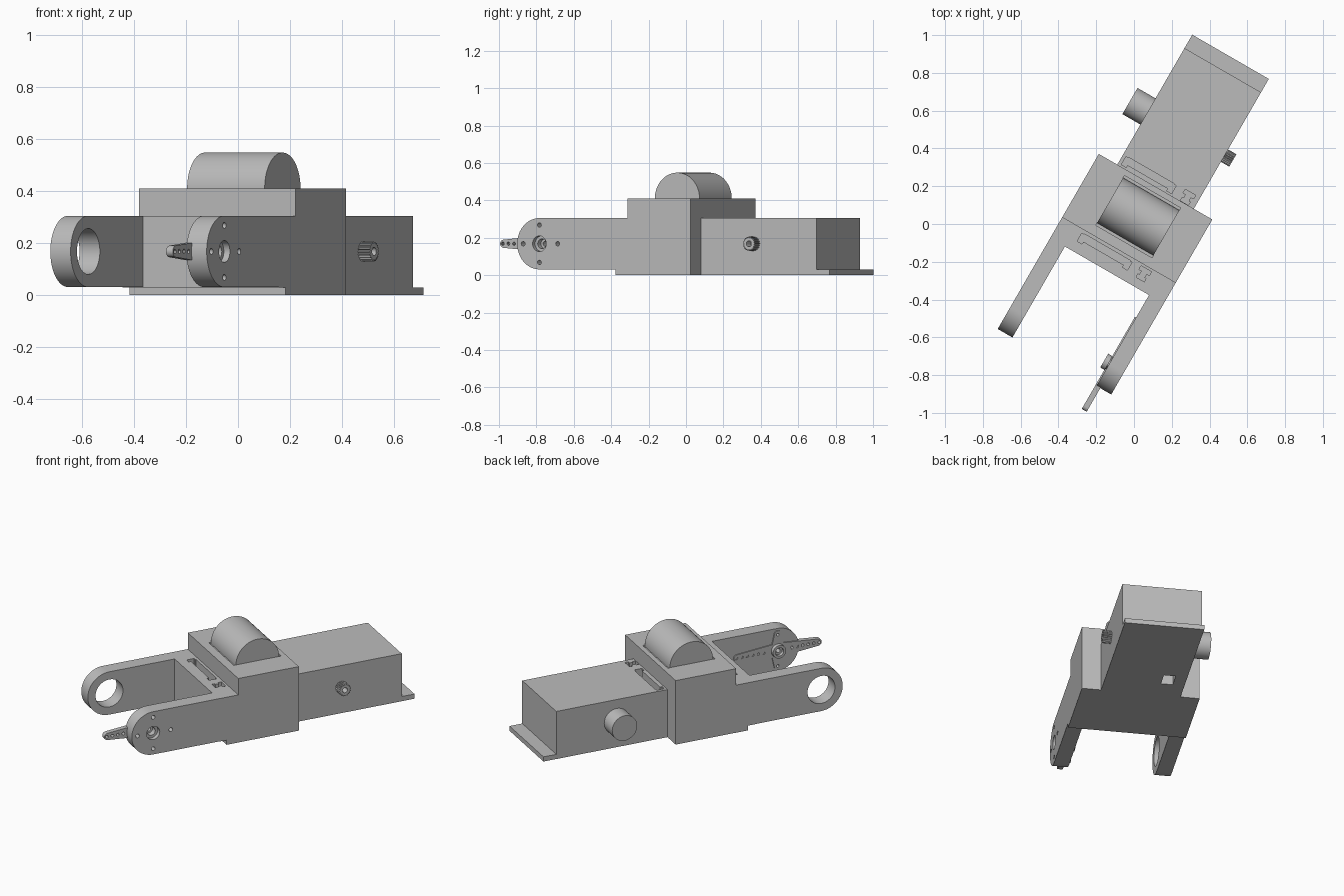
import bpy, bmesh
from math import sin, cos, pi, radians

if "Cube" in bpy.data.objects:
    bpy.data.objects.remove(bpy.data.objects["Cube"])

grey = bpy.data.materials.new("plain_grey")
grey.use_nodes = True
grey.diffuse_color = (0.5, 0.5, 0.5, 1)
grey.node_tree.nodes["Principled BSDF"].inputs["Base Color"].default_value = (0.5, 0.5, 0.5, 1)

TURN = radians(-30)      # the whole assembly stands askew
W, AXLE_Y, AXLE_Z = 0.347, -0.705, 0.168
CASE_W, SHAFT_Y = 0.234, 0.553
HORN_R = 0.275


def circle(y, z, r, n=48):
    return [(y + r * cos(2 * pi * i / n), z + r * sin(2 * pi * i / n)) for i in range(n)]


def rect(a0, a1, b0, b1):
    return [(a0, b0), (a1, b0), (a1, b1), (a0, b1)]


def build(name, prisms):
    """Object from prisms: (profile, axis, low, high)."""
    bm = bmesh.new()
    for pts, axis, lo, hi in prisms:
        place = (lambda a, b, t: (t, a, b)) if axis == "x" else (lambda a, b, t: (a, b, t))
        low = [bm.verts.new(place(a, b, lo)) for a, b in pts]
        high = [bm.verts.new(place(a, b, hi)) for a, b in pts]
        bm.faces.new(low)
        bm.faces.new(high)
        for i in range(len(pts)):
            j = (i + 1) % len(pts)
            bm.faces.new((low[i], low[j], high[j], high[i]))
    bmesh.ops.recalc_face_normals(bm, faces=bm.faces)
    mesh = bpy.data.meshes.new(name)
    bm.to_mesh(mesh)
    bm.free()
    mesh.materials.append(grey)
    ob = bpy.data.objects.new(name, mesh)
    ob.rotation_euler.z = TURN
    bpy.context.collection.objects.link(ob)
    return ob


def activate(ob):
    bpy.ops.object.select_all(action="DESELECT")
    ob.select_set(True)
    bpy.context.view_layer.objects.active = ob


def cut(ob, prisms):
    tool = build("cutter", prisms)
    tool.hide_render = True
    mod = ob.modifiers.new("cut", "BOOLEAN")
    mod.operation, mod.solver, mod.object = "DIFFERENCE", "EXACT", tool
    mod.use_self = True
    activate(ob)
    bpy.ops.object.modifier_apply(modifier=mod.name)
    bpy.data.objects.remove(tool)


def finish(ob):
    activate(ob)
    bpy.ops.object.shade_smooth_by_angle(angle=radians(30))


def wire_slots(y):
    """Long dog-bone slot and a small I-shaped slot, centred on y."""
    shapes = [rect(-0.2, 0.08, y - 0.012, y + 0.026),
              rect(-0.215, -0.185, y - 0.026, y + 0.022),
              rect(0.062, 0.092, y - 0.026, y + 0.022),
              rect(0.16, 0.19, y - 0.02, y + 0.02),
              rect(0.143, 0.207, y + 0.008, y + 0.03),
              rect(0.15, 0.2, y - 0.035, y - 0.015)]
    return [(s, "z", 0.22, 0.34) for s in shapes]


# Main housing: stepped block on a base plate
housing = build("main_housing", [([
    (-0.235, 0), (0.228, 0), (0.228, 0.41), (-0.16, 0.41), (-0.16, 0.305),
    (-0.286, 0.305), (-0.286, 0.03), (-0.235, 0.03)], "x", -W, W)])
cut(housing, wire_slots(-0.203) + [(rect(-0.172, 0.172, -0.107, 0.197), "z", 0.4, 0.45)])

# Rear case with the thin end tab
case = build("rear_case", [([
    (0.228, 0), (1.022, 0), (1.022, 0.03), (0.94, 0.03), (0.94, 0.305),
    (0.228, 0.305)], "x", -CASE_W, CASE_W)])
cut(case, wire_slots(0.265) + [(rect(-0.165, -0.095, 0.36, 0.46), "z", -0.05, 0.15)])

# Half-exposed drum on top
drum = build("top_drum", [(
    [(0.045 + 0.138 * cos(pi * i / 48), 0.41 + 0.138 * sin(pi * i / 48)) for i in range(49)]
    + [(-0.093, 0.395), (0.183, 0.395)], "x", -0.172, 0.172)])

# Fork arms with rounded ends
arm_profile = [(-0.286, 0.305)] + [
    (AXLE_Y - 0.137 * sin(pi * i / 32), AXLE_Z + 0.137 * cos(pi * i / 32))
    for i in range(33)] + [(-0.286, 0.031)]
bearing_arm = build("bearing_arm", [(arm_profile, "x", -W, -0.257)])
cut(bearing_arm, [(circle(AXLE_Y, AXLE_Z, 0.088), "x", -0.4, -0.2)])

horn_arm = build("horn_arm", [(arm_profile, "x", 0.257, W)])
pin_holes = [(circle(AXLE_Y + dy, AXLE_Z + dz, 0.012, 16), "x", 0.2, 0.4)
             for dy, dz in ((0.113, 0), (-0.1, 0), (0, 0.1), (0, -0.1))]
cut(horn_arm, pin_holes + [(circle(AXLE_Y, AXLE_Z, 0.042, 32), "x", 0.2, 0.4)])


# Cross-shaped horn on the inner face of the arm
def blade(angle, length, root, tip):
    """Tapered strip with a round tip, pointing out from the axle."""
    pts = [(0, -root)] + [(length - tip + tip * cos(t), tip * sin(t))
                          for t in (pi * (i / 12 - 0.5) for i in range(13))] + [(0, root)]
    c, s = cos(angle), sin(angle)
    return [(AXLE_Y + a * c - b * s, AXLE_Z + a * s + b * c) for a, b in pts]


blades = [(blade(k * pi / 2, 0.125 if k % 2 else 0.281, 0.045, 0.022),
           "x", 0.25, 0.28) for k in range(4)]
horn = build("servo_horn", blades)
horn_holes = [(circle(AXLE_Y + side * (0.09 + 0.035 * i), AXLE_Z, 0.009, 12), "x", 0.2, 0.3)
              for side in (-1, 1) for i in range(6)]
horn_holes += [(circle(AXLE_Y, AXLE_Z + side * 0.1, 0.009, 12), "x", 0.2, 0.3)
               for side in (-1, 1)]
cut(horn, horn_holes + [(circle(AXLE_Y, AXLE_Z, 0.02, 24), "x", 0.2, 0.3)])

hub = build("horn_hub", [(circle(AXLE_Y, AXLE_Z, 0.042, 32), "x", 0.225, 0.32)])
cut(hub, [(circle(AXLE_Y, AXLE_Z, 0.026, 24), "x", 0.2, 0.245),
          (circle(AXLE_Y, AXLE_Z, 0.026, 24), "x", 0.285, 0.4),
          (circle(AXLE_Y, AXLE_Z, 0.013, 16), "x", 0.2, 0.4)])

# Motor cylinder and splined shaft on the sides of the rear case
motor = build("side_cylinder", [(circle(SHAFT_Y, AXLE_Z, 0.08), "x", -0.344, -0.22)])

teeth = 20
spline = [(SHAFT_Y + r * cos(a), AXLE_Z + r * sin(a))
          for i in range(teeth * 4)
          for r, a in [(0.038 if i % 4 < 2 else 0.032, 2 * pi * i / (teeth * 4))]]
shaft = build("splined_shaft", [(spline, "x", 0.22, 0.285)])
cut(shaft, [(circle(SHAFT_Y, AXLE_Z, 0.016, 24), "x", 0.24, 0.3)])

for part in (housing, case, drum, bearing_arm, horn_arm, horn, hub, motor, shaft):
    finish(part)
